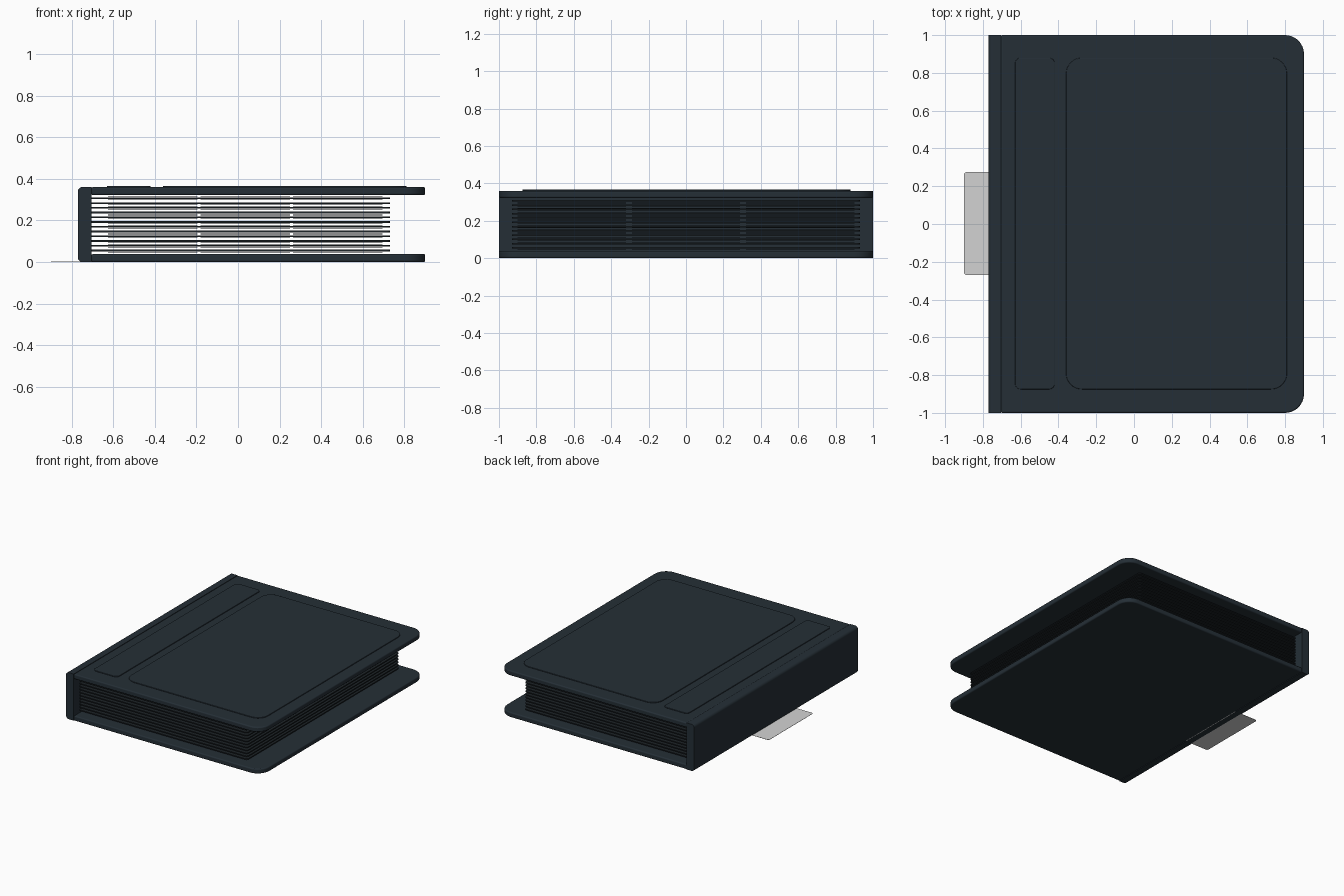
import bpy, bmesh, math

cube = bpy.data.objects.get("Cube")
if cube:
    bpy.data.objects.remove(cube, do_unlink=True)


def material(name, rgb):
    mat = bpy.data.materials.new(name)
    mat.use_nodes = True
    mat.diffuse_color = (*rgb, 1)
    mat.node_tree.nodes["Principled BSDF"].inputs["Base Color"].default_value = (*rgb, 1)
    return mat


slate = material("slate_blue_cover", (0.018, 0.028, 0.037))
black = material("black_page", (0.013, 0.018, 0.022))
grey = material("light_grey_sleeve", (0.65, 0.65, 0.65))


def outline(x, y, r_left, r_right, steps=8):
    """Rectangle outline with separate corner radii on its two x sides."""
    corners = [(x[1], y[1], r_right, 0), (x[0], y[1], r_left, 1),
               (x[0], y[0], r_left, 2), (x[1], y[0], r_right, 3)]
    points = []
    for cx, cy, r, quarter in corners:
        if r == 0:
            points.append((cx, cy))
            continue
        ox = cx - r if cx == x[1] else cx + r
        oy = cy - r if cy == y[1] else cy + r
        for i in range(steps + 1):
            a = (quarter + i / steps) * math.pi / 2
            points.append((ox + r * math.cos(a), oy + r * math.sin(a)))
    return points


def slab(name, points, low, high, mat, along="z", bevel=0):
    """Extrude a flat outline along z, or along y for an x-z outline."""
    bm = bmesh.new()
    if along == "z":
        verts = [bm.verts.new((a, b, low)) for a, b in points]
        shift = (0, 0, high - low)
    else:
        verts = [bm.verts.new((a, low, b)) for a, b in points]
        shift = (0, high - low, 0)
    face = bm.faces.new(verts)
    moved = bmesh.ops.extrude_face_region(bm, geom=[face])["geom"]
    bmesh.ops.translate(bm, vec=shift,
                        verts=[v for v in moved if isinstance(v, bmesh.types.BMVert)])
    bmesh.ops.recalc_face_normals(bm, faces=bm.faces)
    mesh = bpy.data.meshes.new(name)
    bm.to_mesh(mesh)
    bm.free()
    mesh.materials.append(mat)
    obj = bpy.data.objects.new(name, mesh)
    bpy.context.collection.objects.link(obj)
    if bevel:
        mod = obj.modifiers.new("soft_edges", "BEVEL")
        mod.width, mod.segments, mod.limit_method = bevel, 3, "ANGLE"
        mod.angle_limit = math.radians(40)
    bpy.ops.object.select_all(action="DESELECT")
    obj.select_set(True)
    bpy.context.view_layer.objects.active = obj
    bpy.ops.object.shade_smooth_by_angle(angle=math.radians(35))
    return obj


# Covers, rounded on the opening side
for name, z in (("bottom_cover", 0), ("top_cover", 0.322)):
    slab(name, outline((-0.705, 0.9), (-1, 1), 0, 0.1), z, z + 0.038, slate, bevel=0.008)

# Spine, rounded along its two outer edges
slab("spine", outline((-0.77, -0.705), (0, 0.36), 0.022, 0), -1, 1, slate, along="y")

# Raised panels on the front cover
slab("narrow_panel", outline((-0.63, -0.42), (-0.875, 0.88), 0.03, 0.03),
     0.358, 0.366, slate, bevel=0.003)
slab("wide_panel", outline((-0.36, 0.81), (-0.875, 0.88), 0.085, 0.085),
     0.358, 0.366, slate, bevel=0.003)

# Pages, each with a grid of thin pockets on both faces
PAGES = 12
for n in range(PAGES):
    z = 0.055 + n * 0.0228
    slab(f"page_{n + 1}", outline((-0.706, 0.73), (-0.93, 0.93), 0, 0.02),
         z - 0.004, z + 0.004, black)
    for col in range(3):
        for row in range(3):
            x, y = -0.625 + col * 0.445, -0.9 + row * 0.61
            for side in (-1, 1):
                slab(f"pocket_{n + 1}_{col}_{row}_{'lower' if side < 0 else 'upper'}",
                     outline((x, x + 0.43), (y, y + 0.58), 0, 0),
                     z + side * 0.0075 - 0.001, z + side * 0.0075 + 0.001, black)

# Loose sleeve sticking out beneath the spine
slab("loose_sleeve", outline((-0.9, -0.5), (-0.27, 0.275), 0.015, 0.015),
     0.0005, 0.002, grey)
